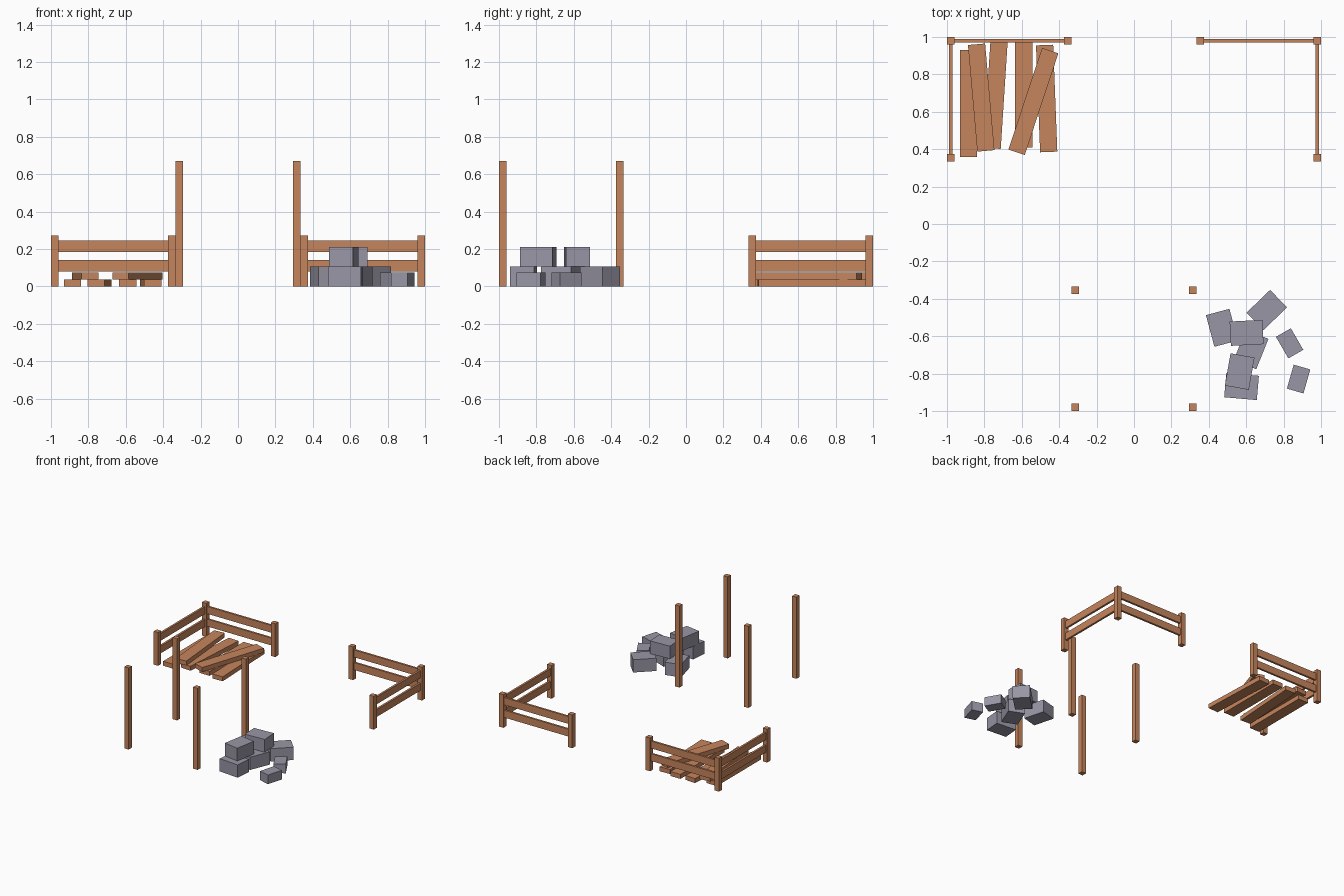
import bpy
import math

cube = bpy.data.objects.get("Cube")
if cube:
    bpy.data.objects.remove(cube, do_unlink=True)


def material(name, rgb):
    mat = bpy.data.materials.new(name)
    mat.use_nodes = True
    mat.diffuse_color = (*rgb, 1)
    mat.node_tree.nodes["Principled BSDF"].inputs["Base Color"].default_value = (*rgb, 1)
    return mat


WOOD = material("warm wood", (0.565, 0.235, 0.109))
STONE = material("grey stone", (0.314, 0.305, 0.376))


def box(name, x, y, base, size, mat, angle=0):
    """Box standing on height base, turned about z by angle degrees."""
    bpy.ops.mesh.primitive_cube_add(size=1, location=(x, y, base + size[2] / 2))
    obj = bpy.context.object
    obj.name = name
    obj.scale = size
    bpy.ops.object.transform_apply(location=False, rotation=False, scale=True)
    obj.rotation_euler.z = math.radians(angle)
    obj.data.materials.append(mat)
    return obj


# Corner fences, mirrored left and right
POST = 0.04
FAR, NEAR = 0.98, 0.354
MID, SPAN = (FAR + NEAR) / 2, FAR - NEAR - POST
for side, sx in (("left", 1), ("right", -1)):
    for part, x, y in (("corner", FAR, FAR), ("inner", NEAR, FAR), ("front", FAR, NEAR)):
        box(f"{side}_fence_{part}_post", sx * x, y, 0, (POST, POST, 0.273), WOOD)
    for level, z in (("lower", 0.08), ("upper", 0.184)):
        box(f"{side}_fence_back_{level}_rail", sx * MID, FAR, z, (SPAN, 0.017, 0.06), WOOD)
        box(f"{side}_fence_side_{level}_rail", sx * FAR, MID, z, (0.017, SPAN, 0.06), WOOD)

# Four tall free-standing posts
for side, x in (("left", 0.313), ("right", -0.313)):
    for depth, y in (("back", -0.353), ("front", -0.98)):
        box(f"tall_post_{depth}_{side}", x, y, 0, (POST, POST, 0.67), WOOD)

# Loose planks: x, y, layer, angle
THICK = 0.0365
planks = [
    (-0.885, 0.643, 0, 0),
    (-0.74, 0.69, 0, -3.7),
    (-0.59, 0.695, 0, 0),
    (-0.467, 0.671, 0, 2.2),
    (-0.817, 0.676, 1, 5),
    (-0.538, 0.655, 1, -18.3),
]
for i, (x, y, layer, angle) in enumerate(planks, 1):
    box(f"plank_{i}", x, y, layer * THICK, (0.092, 0.572, THICK), WOOD, angle)

# Stone pile: x, y, layer, angle
LARGE = (0.13, 0.175, 0.105)
SMALL = (0.092, 0.133, 0.075)
stones = [
    (0.47, -0.555, 0, 15),
    (0.71, -0.46, 0, -46),
    (0.626, -0.671, 0, -22),
    (0.575, -0.869, 0, 85),
    (0.602, -0.582, 1, 93),
    (0.565, -0.789, 1, -10),
]
for i, (x, y, layer, angle) in enumerate(stones, 1):
    box(f"large_stone_{i}", x, y, layer * LARGE[2], LARGE, STONE, angle)
for i, (x, y, angle) in enumerate([(0.832, -0.638, 30), (0.88, -0.829, -16)], 1):
    box(f"small_stone_{i}", x, y, 0, SMALL, STONE, angle)
